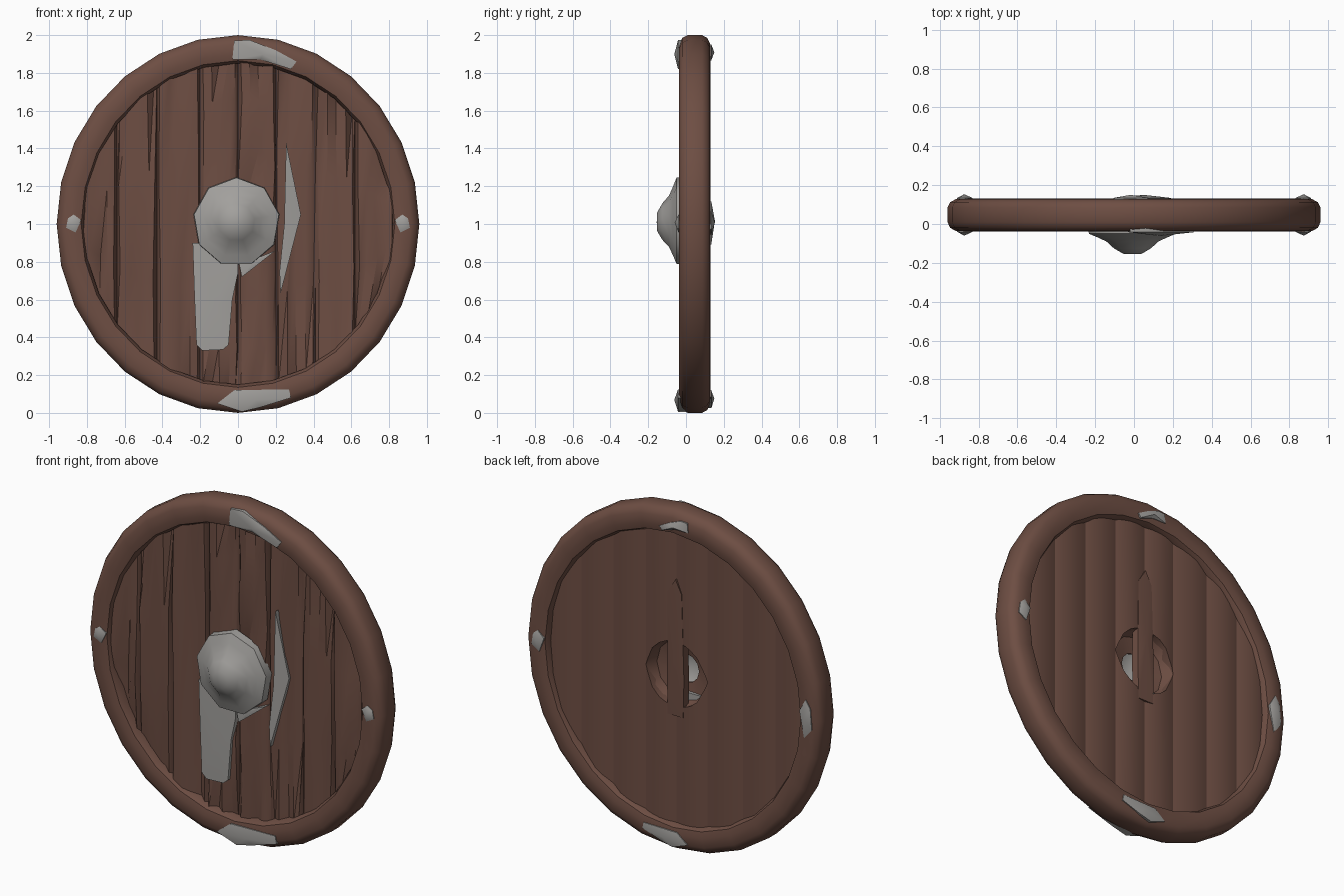
import bpy, bmesh, math, random

if "Cube" in bpy.data.objects:
    bpy.data.objects.remove(bpy.data.objects["Cube"])

random.seed(11)
SX = 0.96          # the shield is slightly narrower than tall


def material(name, rgb):
    m = bpy.data.materials.new(name)
    m.diffuse_color = (*rgb, 1)
    m.use_nodes = True
    m.node_tree.nodes["Principled BSDF"].inputs["Base Color"].default_value = m.diffuse_color
    return m


WOOD = material("brown wood", (0.155, 0.076, 0.056))
IRON = material("grey iron", (0.36, 0.35, 0.335))


def finish(name, bm, mat, angle=40):
    bmesh.ops.remove_doubles(bm, verts=bm.verts, dist=1e-5)
    bmesh.ops.recalc_face_normals(bm, faces=bm.faces)
    me = bpy.data.meshes.new(name)
    bm.to_mesh(me)
    bm.free()
    me.materials.append(mat)
    ob = bpy.data.objects.new(name, me)
    bpy.context.collection.objects.link(ob)
    bpy.ops.object.select_all(action='DESELECT')
    ob.select_set(True)
    bpy.context.view_layer.objects.active = ob
    bpy.ops.object.shade_smooth_by_angle(angle=math.radians(angle))
    return ob


def lathe(name, profile, n, mat, cx, cz, sx, closed, angle=40):
    """Spin (radius, y) points about the front-back axis."""
    bm = bmesh.new()
    rings = []
    for i in range(n):
        a = 2 * math.pi * i / n
        rings.append([bm.verts.new((cx + sx * r * math.sin(a), y, cz + r * math.cos(a)))
                      for r, y in profile])
    m = len(profile)
    for i in range(n):
        p, q = rings[i], rings[(i + 1) % n]
        for j in range(m if closed else m - 1):
            k = (j + 1) % m
            bm.faces.new((p[j], p[k], q[k], q[j]))
    bmesh.ops.dissolve_degenerate(bm, dist=1e-5, edges=bm.edges)
    return finish(name, bm, mat, angle)


def plate(name, pts, y0, y1, peak, mat=IRON, slope=0.0):
    """Flat outline (x, z) from y0 to y1, rising to a low central peak; slope tilts it along x."""
    bm = bmesh.new()
    n = len(pts)
    mx = sum(p[0] for p in pts) / n
    base = [bm.verts.new((x, y0, z)) for x, z in pts]
    top = [bm.verts.new((x, y1 + slope * (x - mx), z)) for x, z in pts]
    c = bm.verts.new((mx, peak, sum(p[1] for p in pts) / n))
    bm.faces.new(base)
    for i in range(n):
        k = (i + 1) % n
        bm.faces.new((base[i], base[k], top[k], top[i]))
        bm.faces.new((top[i], top[k], c))
    return finish(name, bm, mat)


# Wooden rim
lathe("rim", [(0.85, 0.0), (0.865, -0.03), (0.90, -0.038), (0.955, -0.036), (0.985, -0.02),
              (1.0, 0.01), (1.0, 0.085), (0.985, 0.112), (0.955, 0.128), (0.90, 0.13),
              (0.865, 0.122), (0.85, 0.09)],
      28, WOOD, 0, 1, SX, True)

# Vertical split planks, cut around a central hand hole
HOLE, HOLE_Z = 0.19, 1.025
BACK = 0.1


def outer(x):
    return 0.875 * math.sqrt(max(0, 1 - (x / (0.875 * SX)) ** 2))


def inner(x):
    return math.sqrt(max(0, HOLE ** 2 - x * x))


def board(name, x0, x1, low, high):
    w = x1 - x0
    cols = [0, 0.07, 0.3, 0.52, 0.76, 0.93, 1]
    mid = random.uniform(-0.016, 0.002)
    bm = bmesh.new()
    prev = None
    for i, t in enumerate(cols):
        x = x0 + w * t
        lo, hi = low(x), high(x)
        if hi - lo < 0.005:
            hi = lo + 0.005
        edge = i in (0, len(cols) - 1)
        # dents at the plank ends make splinter-like wedges
        dents = [0.03 if random.random() < p else 0 for p in (0.3, 0.05, 0.05, 0.4)]
        f = []
        for s, dent in zip((0, 0.3, 0.68, 1), dents):
            y = 0.02 if edge else mid + dent + random.uniform(-0.006, 0.008)
            dx = 0 if edge or s in (0, 1) else random.uniform(-0.01, 0.01)
            f.append(bm.verts.new((x + dx, y, lo + (hi - lo) * s)))
        yb = BACK - 0.014 * (2 * t - 1) ** 2
        b = [bm.verts.new((x, yb, lo)), bm.verts.new((x, yb, hi))]
        loop = [b[0]] + f + [b[1]]
        if prev:
            for j in range(6):
                k = (j + 1) % 6
                if 0 < j < 4:      # front quads split so the dents read as wedges
                    bm.faces.new((prev[j], prev[k], loop[k]))
                    bm.faces.new((prev[j], loop[k], loop[j]))
                else:
                    bm.faces.new((prev[j], prev[k], loop[k], loop[j]))
        if edge:
            bm.faces.new(loop)
        prev = loop
    finish(name, bm, WOOD, 35)


edges = [-0.83, -0.64, -0.43, -0.2, 0, 0.2, 0.41, 0.62, 0.83]
for i, (a, b) in enumerate(zip(edges, edges[1:])):
    if abs(a + b) / 2 < HOLE:
        board(f"plank_{i}_upper", a, b, lambda x: HOLE_Z + inner(x), lambda x: 1 + outer(x))
        board(f"plank_{i}_lower", a, b, lambda x: 1 - outer(x), lambda x: HOLE_Z - inner(x))
    else:
        board(f"plank_{i}", a, b, lambda x: 1 - outer(x), lambda x: 1 + outer(x))

# Wooden lining inside the hand hole
lathe("hole_lining", [(0.2, 0.08), (0.175, 0.02), (0.085, 0.0), (0.085, -0.01), (0.2, -0.01)],
      12, WOOD, 0, HOLE_Z, 1, True)

# Grip bar across the hole at the back
plate("grip", [(-0.05, 0.78), (0.05, 0.78), (0.055, 1.0), (0.05, 1.5), (0.0, 1.58), (-0.04, 1.5),
               (-0.055, 1.0)], 0.05, 0.098, 0.108, WOOD)

# Iron boss: low flange and blunt dome, hollow behind
lathe("boss", [(0.0, -0.155), (0.05, -0.153), (0.10, -0.125), (0.14, -0.09), (0.185, -0.07),
               (0.235, -0.05), (0.238, 0.0), (0.21, 0.005), (0.13, -0.07), (0.0, -0.13)],
      9, IRON, -0.008, 1.01, 0.97, False, 50)

# Iron straps on the front
plate("lower_strap", [(-0.24, 0.9), (-0.23, 0.6), (-0.22, 0.36), (-0.19, 0.33), (-0.08, 0.335),
                      (-0.05, 0.36), (-0.03, 0.6), (0.0, 0.74), (0.0, 0.9)],
      0.03, -0.022, -0.03)
plate("side_strap", [(0.255, 1.43), (0.333, 1.05), (0.225, 0.63), (0.22, 0.75), (0.245, 1.0)],
      0.03, -0.018, -0.019, IRON, 0.2)
plate("small_spur", [(0.0, 0.82), (0.10, 0.82), (0.2, 0.86), (0.06, 0.75), (0.02, 0.72)],
      0.03, -0.024, -0.03)

# Iron clips on the rim, front and back
top = [(-0.03, 1.87), (-0.02, 1.97), (0.06, 1.975), (0.2, 1.92), (0.31, 1.86), (0.28, 1.82),
       (0.12, 1.87)]
bottom = [(-0.11, 0.05), (-0.02, 0.12), (0.27, 0.125), (0.28, 0.08), (0.12, 0.03), (0.02, 0.006)]
plate("top_clip_front", top, 0.0, -0.042, -0.062)
plate("bottom_clip_front", bottom, 0.0, -0.042, -0.062)
plate("top_clip_back", [(x * 0.55 - 0.09, z * 0.55 + 0.865) for x, z in top], 0.1, 0.134, 0.15)
plate("bottom_clip_back", [(x * 0.75 - 0.02, z * 0.8 + 0.02) for x, z in bottom], 0.1, 0.134, 0.15)
side = [(0.83, 1.02), (0.87, 1.05), (0.90, 1.03), (0.91, 0.98), (0.86, 0.955)]
# (label, mirror sign, back height stretch)
for label, s, tall in (("left", -1, 2.4), ("right", 1, 1.3)):
    plate(f"{label}_clip_front", [(s * x, z) for x, z in side], 0.0, -0.04, -0.06)
    plate(f"{label}_clip_back", [(s * x, 1 + (z - 1) * tall) for x, z in side],
          0.1, 0.134, 0.153)
